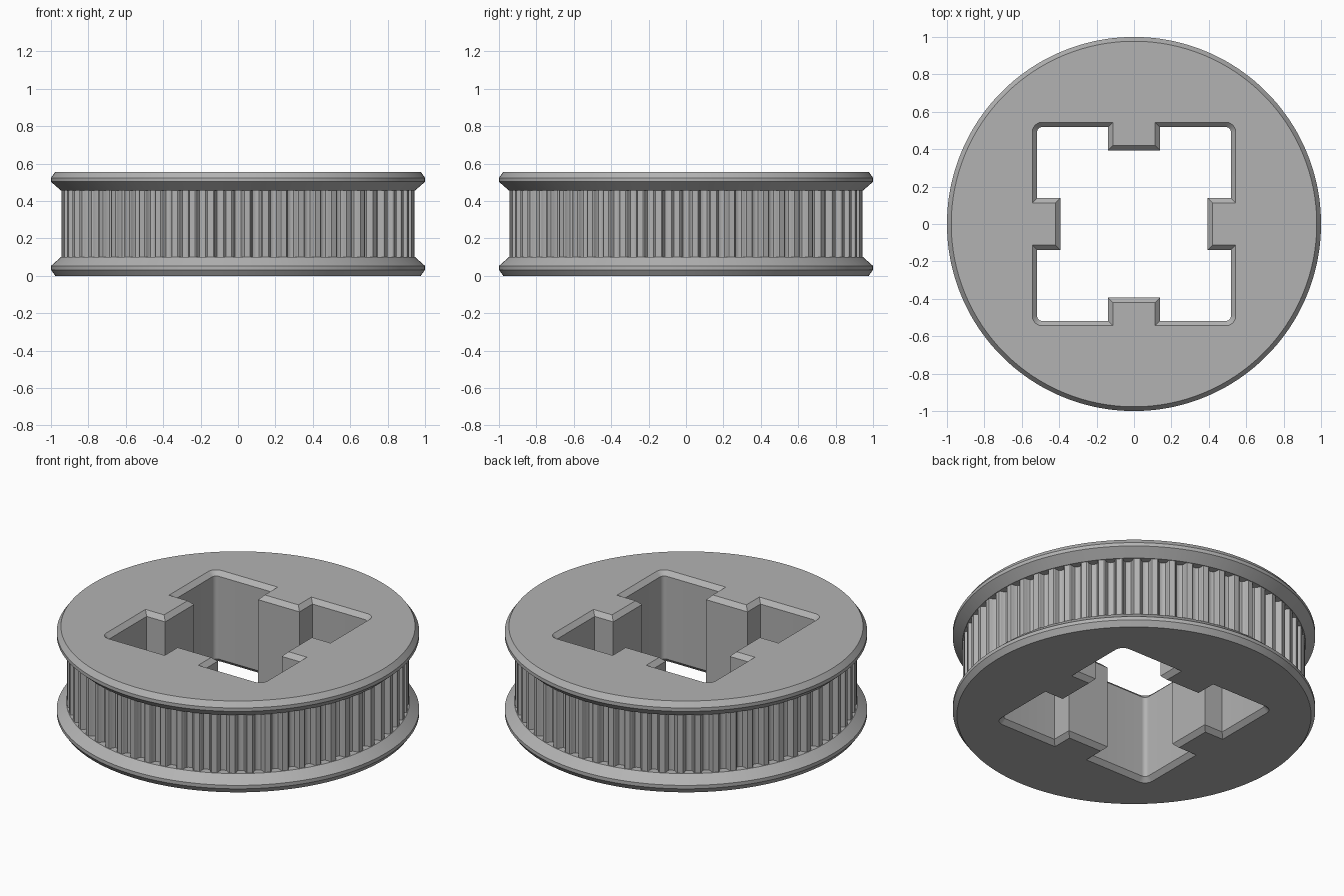
import bpy, bmesh
from math import sin, cos, pi

cube = bpy.data.objects.get("Cube")
if cube:
    bpy.data.objects.remove(cube, do_unlink=True)

HEIGHT, TEETH = 0.556, 60
TIP_R = 0.943

grey = bpy.data.materials.new("light grey")
grey.use_nodes = True
grey.diffuse_color = (0.45, 0.45, 0.45, 1)
grey.node_tree.nodes["Principled BSDF"].inputs["Base Color"].default_value = grey.diffuse_color

# One rounded belt groove: sideways offset and radius, then mirrored
half = [(-0.034, TIP_R), (-0.029, 0.939), (-0.0265, 0.932),
        (-0.024, 0.920), (-0.017, 0.909), (-0.006, 0.905)]
groove = half + [(-t, r) for t, r in reversed(half)]
outline = [(i * 2 * pi / TEETH + t / TIP_R, r) for i in range(TEETH) for t, r in groove]


def bore_outline(grow):
    """Square hole with round corners and a square key in each side."""
    side, key, tip, rad = 0.518 + grow, 0.139 - grow, 0.393 + grow, 0.027 + grow
    quarter = [(side, -key), (tip, -key), (tip, key), (side, key)]
    for k in range(7):
        a = k * pi / 12
        quarter.append((side - rad + rad * cos(a), side - rad + rad * sin(a)))
    points = []
    for q in range(4):
        c, s = round(cos(q * pi / 2)), round(sin(q * pi / 2))
        points += [(x * c - y * s, x * s + y * c) for x, y in quarter]
    return points


bm = bmesh.new()


def add_loop(points, z):
    return [bm.verts.new((x, y, z)) for x, y in points]


def ring(radius, z):
    return add_loop([((radius or r) * cos(a), (radius or r) * sin(a)) for a, r in outline], z)


def bridge(loops):
    for low, high in zip(loops, loops[1:]):
        for i in range(len(low)):
            j = (i + 1) % len(low)
            bm.faces.new((low[i], low[j], high[j], high[i]))


# Outer wall: lower flange, toothed band (radius 0), mirrored upper flange
flange = [(0.977, 0), (1.0, 0.032), (1.0, 0.053), (0.947, 0.1), (0, 0.1)]
profile = flange + [(r, HEIGHT - z) for r, z in reversed(flange)]
outer = [ring(r, z) for r, z in profile]
bridge(outer)

# Keyed bore with chamfered mouths
CH = 0.026
bore = [add_loop(bore_outline(g), z) for g, z in
        ((CH, 0), (0, CH), (0, HEIGHT - CH), (CH, HEIGHT))]
bridge(bore)

# Flat end faces between the rim and the bore
for k in (0, -1):
    edges = []
    for loop in (outer[k], bore[k]):
        edges += [bm.edges.get((loop[i - 1], loop[i])) for i in range(len(loop))]
    bmesh.ops.triangle_fill(bm, edges=edges, use_beauty=True)
bmesh.ops.recalc_face_normals(bm, faces=bm.faces)

mesh = bpy.data.meshes.new("belt_pulley")
bm.to_mesh(mesh)
bm.free()
mesh.materials.append(grey)
pulley = bpy.data.objects.new("belt_pulley", mesh)
bpy.context.collection.objects.link(pulley)
bpy.context.view_layer.objects.active = pulley
pulley.select_set(True)
bpy.ops.object.shade_smooth_by_angle(angle=pi / 6)
